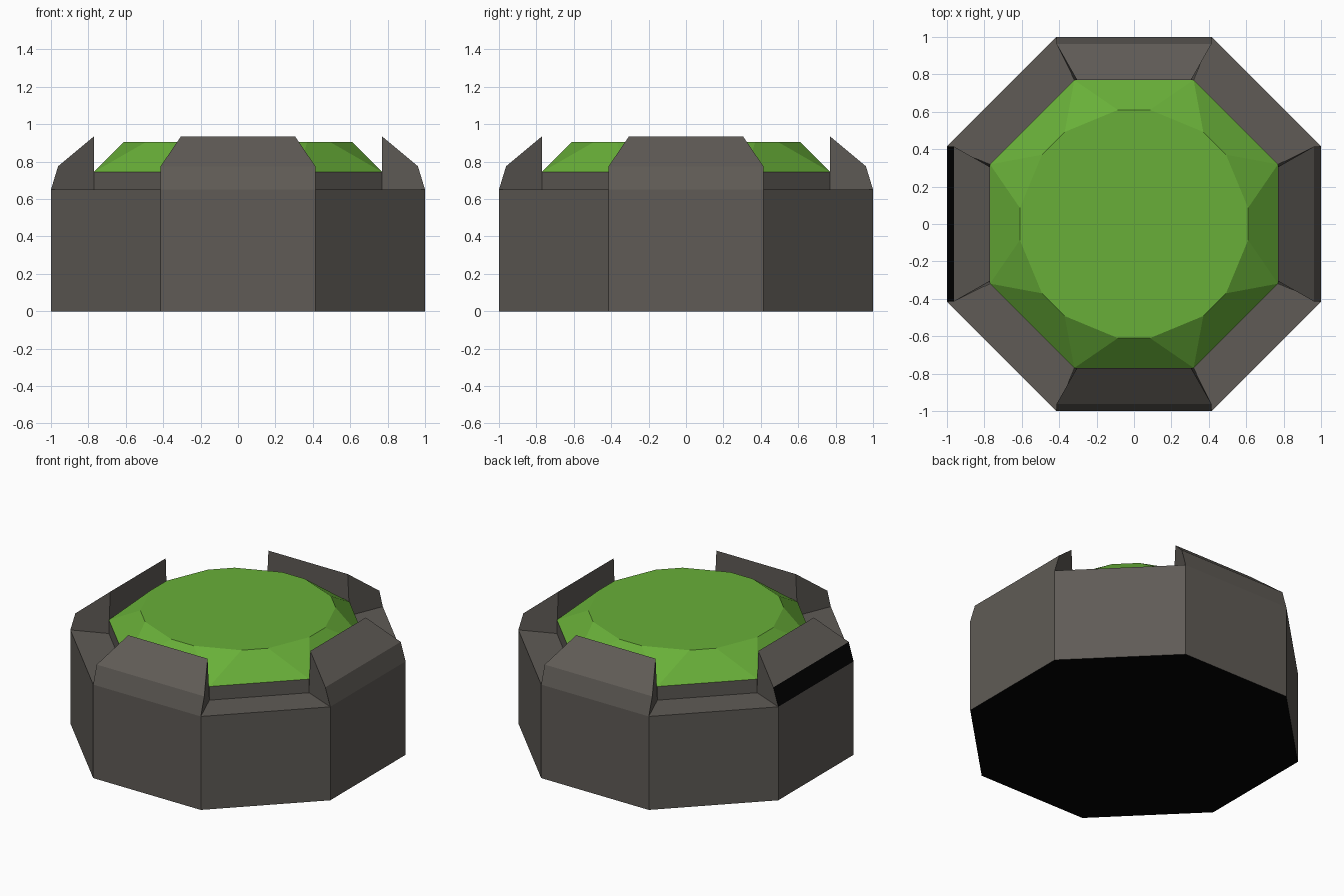
import bpy, bmesh
from math import cos, sin, pi, radians
from mathutils import Matrix, Vector

cube = bpy.data.objects.get("Cube")
if cube:
    bpy.data.objects.remove(cube, do_unlink=True)


def material(name, rgb):
    m = bpy.data.materials.new(name)
    m.use_nodes = True
    color = (*rgb, 1)
    m.diffuse_color = color
    m.node_tree.nodes["Principled BSDF"].inputs["Base Color"].default_value = color
    return m


stone = material("warm grey stone", (0.115, 0.105, 0.093))
green = material("leaf green", (0.14, 0.43, 0.04))
black = material("black", (0.001, 0.001, 0.001))

RIM, INNER, SEAT = 0.65, 0.77, 0.745


def octagon(bm, apothem, z):
    """Ring of eight vertices with flat sides on the axes."""
    r = apothem / cos(pi / 8)
    return [bm.verts.new((r * cos(a), r * sin(a), z))
            for a in (pi / 8 + k * pi / 4 for k in range(8))]


def finish(bm, name, *mats):
    mesh = bpy.data.meshes.new(name)
    bm.to_mesh(mesh)
    bm.free()
    for m in mats:
        mesh.materials.append(m)
    obj = bpy.data.objects.new(name, mesh)
    bpy.context.collection.objects.link(obj)
    return obj


# Octagonal base: outer wall, flat rim and inner collar
bm = bmesh.new()
rings = [octagon(bm, a, z) for a, z in ((1, 0), (1, RIM), (INNER, RIM), (INNER, SEAT))]
for low, high in zip(rings, rings[1:]):
    for i in range(8):
        j = (i + 1) % 8
        bm.faces.new((low[i], low[j], high[j], high[i]))
underside = bm.faces.new(rings[0][::-1])
underside.material_index = 1
finish(bm, "base", stone, black)

# Faceted green top: trapezoids on the sides, triangles at the corners
bm = bmesh.new()
edge = octagon(bm, INNER, SEAT)
top = []
for k in range(8):
    turn = Matrix.Rotation(k * pi / 4, 3, 'Z')
    top.append([bm.verts.new(turn @ Vector((0.61, y, 0.905))) for y in (-0.086, 0.086)])
for k in range(8):
    a, b = top[k]
    bm.faces.new((edge[k - 1], edge[k], b, a))
    bm.faces.new((edge[k], top[(k + 1) % 8][0], b))
bm.faces.new([v for pair in top for v in pair])
finish(bm, "green_top", green)

# Four raised guard blocks; section points are (outward, height, half width)
section = ((1, RIM, 0.414), (0.962, 0.775, 0.414), (INNER, 0.935, 0.305), (INNER, RIM, 0.319))
for name, angle in (("left", 0), ("back", 90), ("right", 180), ("front", 270)):
    bm = bmesh.new()
    turn = Matrix.Rotation(radians(angle), 3, 'Z')
    ends = [[bm.verts.new(turn @ Vector((x, s * w, z))) for x, z, w in section]
            for s in (-1, 1)]
    a, b = ends
    strips = [bm.faces.new((a[i], b[i], b[i + 1], a[i + 1])) for i in range(3)]
    bm.faces.new(a)
    bm.faces.new(b[::-1])
    # The lower bevel of the right block is black
    if name == "right":
        strips[0].material_index = 1
    finish(bm, name + "_guard_block", stone, black)
